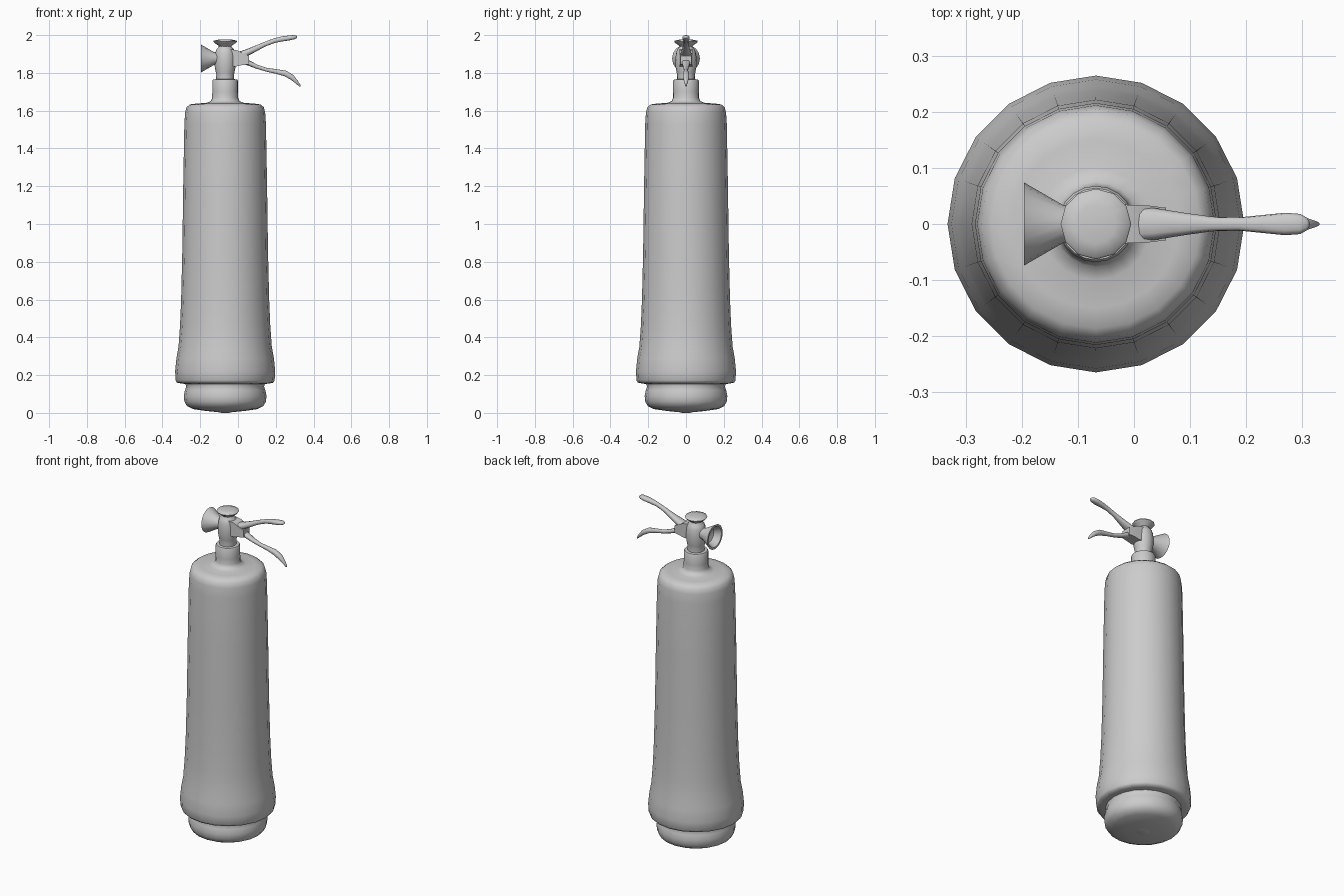
import bpy, bmesh, math
from mathutils import Vector

AXIS_X = -0.068


def finish(name, bm, angle=50):
    bmesh.ops.remove_doubles(bm, verts=bm.verts, dist=1e-5)
    bmesh.ops.recalc_face_normals(bm, faces=bm.faces)
    me = bpy.data.meshes.new(name)
    bm.to_mesh(me)
    bm.free()
    ob = bpy.data.objects.new(name, me)
    bpy.context.collection.objects.link(ob)
    bpy.ops.object.select_all(action='DESELECT')
    ob.select_set(True)
    bpy.context.view_layer.objects.active = ob
    bpy.ops.object.shade_smooth_by_angle(angle=math.radians(angle))
    return ob


def bridge(bm, rings, capped=True):
    for a, b in zip(rings, rings[1:]):
        n = len(a)
        for i in range(n):
            bm.faces.new((a[i], a[(i + 1) % n], b[(i + 1) % n], b[i]))
    if capped:
        bm.faces.new(rings[0])
        bm.faces.new(rings[-1])


def lathe(name, profile, sides, place, angle=50):
    """Revolve (radius, height) points; place maps local coords to the model."""
    bm = bmesh.new()
    rings = []
    for r, h in profile:
        ring = []
        for i in range(sides):
            t = math.tau * i / sides
            ring.append(bm.verts.new(place(r * math.cos(t), r * math.sin(t), h)))
        rings.append(ring)
    bridge(bm, rings)
    return finish(name, bm, angle)


def upright(x, y, h):
    return Vector((AXIS_X + x, y, h))


def sideways(x, y, h):
    return Vector((h, x, 1.876 + y))


def lever(name, stations, power=0.75, sides=12):
    """Loft rounded sections along stations of (x, z, half width, half thickness)."""
    bm = bmesh.new()
    rings = []
    for k, (x, z, w, t) in enumerate(stations):
        a = stations[max(k - 1, 0)]
        b = stations[min(k + 1, len(stations) - 1)]
        d = Vector((b[0] - a[0], 0, b[1] - a[1])).normalized()
        up = Vector((-d.z, 0, d.x))
        ring = []
        for i in range(sides):
            ang = math.tau * i / sides
            c, s = math.cos(ang), math.sin(ang)
            c = math.copysign(abs(c) ** power, c)
            s = math.copysign(abs(s) ** power, s)
            ring.append(bm.verts.new(Vector((x, c * w, z)) + up * s * t))
        rings.append(ring)
    bridge(bm, rings)
    return finish(name, bm, 60)


# Tank with base foot, flared skirt, shoulder and neck
lathe("tank", [
    (0.04, 0.004), (0.10, 0.010), (0.17, 0.020), (0.202, 0.036), (0.216, 0.06),
    (0.219, 0.09), (0.213, 0.12), (0.206, 0.14), (0.211, 0.153), (0.235, 0.156),
    (0.255, 0.160), (0.262, 0.172), (0.265, 0.22), (0.258, 0.29), (0.247, 0.35),
    (0.239, 0.46), (0.233, 0.60), (0.227, 0.85), (0.222, 1.20), (0.216, 1.53),
    (0.212, 1.59), (0.205, 1.618), (0.187, 1.633), (0.15, 1.638), (0.10, 1.641),
    (0.076, 1.650), (0.069, 1.668), (0.068, 1.70), (0.068, 1.758),
    (0.064, 1.765), (0.045, 1.767)], 20, upright)
lathe("base_bottom", [(0.045, 0.006), (0.02, 0.0)], 20, upright)

# Valve body
lathe("valve", [
    (0.048, 1.755), (0.047, 1.79), (0.050, 1.805), (0.055, 1.83), (0.056, 1.87),
    (0.053, 1.905), (0.046, 1.925), (0.034, 1.938), (0.031, 1.955)], 16, upright)

# Mushroom cap on top
lathe("top_cap", [
    (0.030, 1.935), (0.037, 1.945), (0.056, 1.958), (0.063, 1.966),
    (0.060, 1.971), (0.035, 1.976), (0.01, 1.978)], 12, upright)

# Hollow discharge horn facing -x
lathe("horn", [
    (0.030, -0.09), (0.034, -0.127), (0.074, -0.196),
    (0.062, -0.196), (0.042, -0.158), (0.02, -0.150)], 16, sideways, 35)

# Bracket holding the levers
bm = bmesh.new()
rings = []
for x, w, lo, hi in ((-0.045, 0.036, 1.835, 1.925), (-0.005, 0.034, 1.835, 1.92),
                     (0.025, 0.033, 1.842, 1.905), (0.057, 0.029, 1.845, 1.89)):
    rings.append([bm.verts.new((x, y, z)) for y, z in
                  ((-w, lo), (w, lo), (w, hi), (-w, hi))])
bridge(bm, rings)
finish("lever_bracket", bm, 30)

# Upper squeeze lever
lever("upper_lever", [
    (-0.01, 1.888, 0.032, 0.020), (0.04, 1.904, 0.028, 0.018),
    (0.09, 1.927, 0.020, 0.015), (0.14, 1.951, 0.013, 0.012),
    (0.19, 1.970, 0.012, 0.012), (0.23, 1.979, 0.016, 0.013),
    (0.27, 1.985, 0.020, 0.013), (0.297, 1.989, 0.018, 0.011),
    (0.309, 1.990, 0.011, 0.007), (0.313, 1.990, 0.004, 0.003)])

# Lower carrying handle
lever("lower_handle", [
    (0.00, 1.872, 0.026, 0.018), (0.05, 1.855, 0.022, 0.014),
    (0.10, 1.833, 0.016, 0.011), (0.15, 1.817, 0.011, 0.010),
    (0.20, 1.808, 0.011, 0.012), (0.25, 1.797, 0.016, 0.015),
    (0.285, 1.777, 0.016, 0.014), (0.31, 1.752, 0.010, 0.009),
    (0.327, 1.732, 0.004, 0.005), (0.330, 1.729, 0.002, 0.002)])
